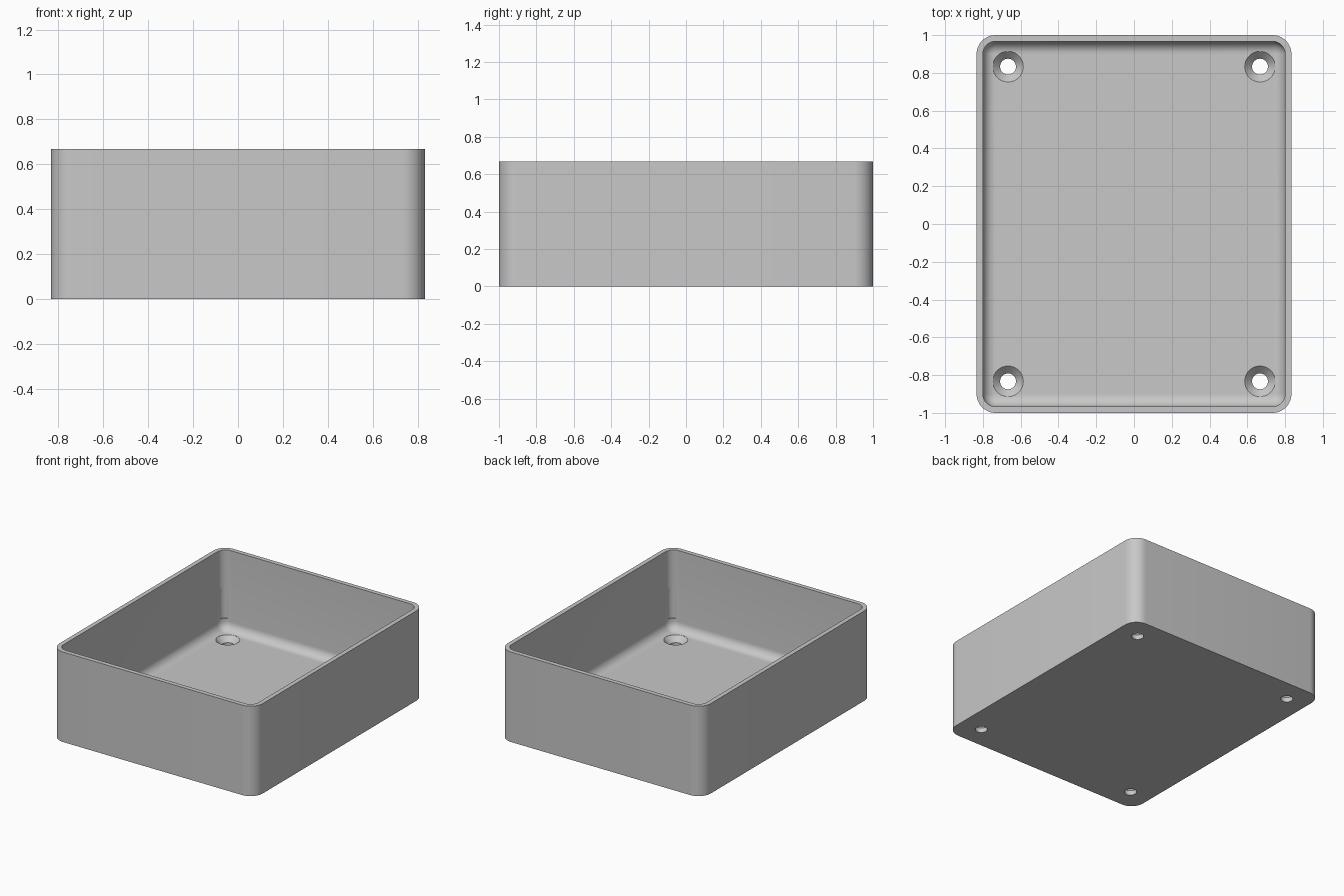
import bpy, bmesh
from math import sin, cos, pi, radians

if "Cube" in bpy.data.objects:
    bpy.data.objects.remove(bpy.data.objects["Cube"], do_unlink=True)

HX, HY, H = 0.8333, 1.0, 0.6667      # half width, half depth, height
WALL, FLOOR, RADIUS = 0.0333, 0.075, 0.1
FILLET = RADIUS - WALL - 0.002       # inner floor fillet
ARC = 12                             # segments per corner

grey = bpy.data.materials.new("light grey plastic")
grey.use_nodes = True
grey.diffuse_color = (0.58, 0.58, 0.58, 1)
grey.node_tree.nodes["Principled BSDF"].inputs["Base Color"].default_value = grey.diffuse_color


def make_object(name, bm):
    bmesh.ops.recalc_face_normals(bm, faces=bm.faces)
    mesh = bpy.data.meshes.new(name)
    bm.to_mesh(mesh)
    bm.free()
    mesh.materials.append(grey)
    obj = bpy.data.objects.new(name, mesh)
    bpy.context.collection.objects.link(obj)
    return obj


def skin(bm, rings):
    """Join consecutive rings of points and cap both ends."""
    loops = [[bm.verts.new(p) for p in ring] for ring in rings]
    for a, b in zip(loops, loops[1:]):
        for i in range(len(a)):
            j = (i + 1) % len(a)
            bm.faces.new((a[i], a[j], b[j], b[i]))
    bm.faces.new(loops[0])
    bm.faces.new(loops[-1])


def rounded_ring(inset, z):
    r = RADIUS - inset
    points = []
    for k, (sx, sy) in enumerate(((1, 1), (-1, 1), (-1, -1), (1, -1))):
        for i in range(ARC + 1):
            a = (k + i / ARC) * pi / 2
            points.append((sx * (HX - RADIUS) + r * cos(a), sy * (HY - RADIUS) + r * sin(a), z))
    return points


def lathe(bm, x, y, profile, sides=40):
    skin(bm, [[(x + r * cos(2 * pi * i / sides), y + r * sin(2 * pi * i / sides), z)
               for i in range(sides)] for r, z in profile])


# Tray shell: outer wall, rim, inner wall, rounded transition to the floor
rings = [rounded_ring(0, 0), rounded_ring(0, H), rounded_ring(WALL, H)]
for i in range(9):
    a = i / 8 * pi / 2
    rings.append(rounded_ring(WALL + FILLET * (1 - cos(a)), FLOOR + FILLET * (1 - sin(a))))
bm = bmesh.new()
skin(bm, rings)
tray = make_object("tray", bm)

# Countersunk screw holes and shallow corner reliefs
bm = bmesh.new()
for sx in (-1, 1):
    for sy in (-1, 1):
        lathe(bm, sx * 0.667, sy * 0.833,
              [(0.042, -0.1), (0.042, FLOOR - 0.04), (0.081, FLOOR), (0.081, FLOOR + 0.03)])
        lathe(bm, sx * 0.755, sy * 0.922, [(0.042, 0.16), (0.042, 0.39)])
cutter = make_object("hole_cutter", bm)
cutter.hide_render = True

cut = tray.modifiers.new("holes", 'BOOLEAN')
cut.operation = 'DIFFERENCE'
cut.solver = 'EXACT'
cut.object = cutter
bpy.ops.object.select_all(action='DESELECT')
tray.select_set(True)
bpy.context.view_layer.objects.active = tray
bpy.ops.object.modifier_apply(modifier=cut.name)
bpy.data.objects.remove(cutter, do_unlink=True)
bpy.ops.object.shade_smooth_by_angle(angle=radians(30))
